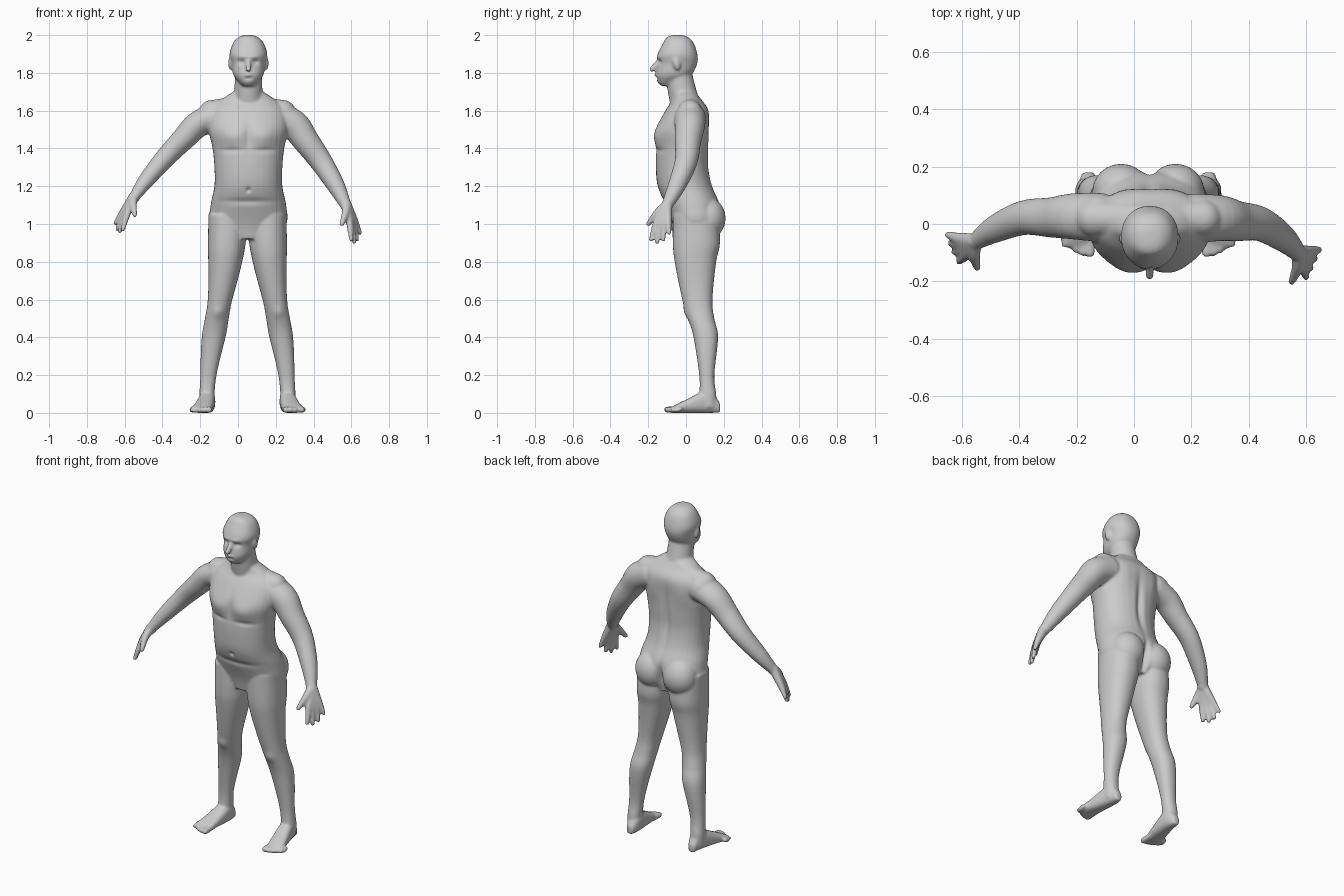
import bpy, bmesh
from math import cos, sin, pi, exp, copysign
from mathutils import Vector, Matrix

AXIS = .055  # middle of torso and head
if "Cube" in bpy.data.objects:
    bpy.data.objects.remove(bpy.data.objects["Cube"])

bm = bmesh.new()


def left_side(point):
    return Vector(point)


def right_side(point):
    x, y, z = point
    return Vector((.1 - x, y, z))


def raised_arm(point):
    # the right arm is held slightly higher and further out
    x, y, z = right_side(point)
    reach = max(0, 1.6 - z)
    return Vector((x - reach * .16, y + reach * .08, z + reach * .08))


def spline(rows, steps=5):
    # smooth curve through rows of any width
    rows = [Vector(row) for row in rows]
    padded = [rows[0]] + rows + [rows[-1]]
    curve = []
    for a, b, c, d in zip(padded, padded[1:], padded[2:], padded[3:]):
        for i in range(steps):
            t = i / steps
            bend = (2 * a - 5 * b + 4 * c - d) * t * t + (3 * b - a - 3 * c + d) * t ** 3
            curve.append(b + ((c - a) * t + bend) / 2)
    return curve + [rows[-1]]


def ring(center, u, v, power=2, count=32):
    def squared(w):
        return copysign(abs(w) ** (2 / power), w)
    angles = [2 * pi * i / count for i in range(count)]
    return [center + u * squared(cos(a)) + v * squared(sin(a)) for a in angles]


def loft(rings, place):
    loops = [[bm.verts.new(place(p)) for p in points] for points in rings]
    faces = [bm.faces.new(loops[0]), bm.faces.new(loops[-1])]
    for low, high in zip(loops, loops[1:]):
        for i in range(len(low)):
            faces.append(bm.faces.new((low[i - 1], low[i], high[i], high[i - 1])))
    bmesh.ops.recalc_face_normals(bm, faces=faces)


def stack(rows, middle, place=left_side):
    # level sections: height, half width, front y, back y
    rings = []
    for z, width, front, back in spline(rows):
        center = Vector((middle(z), (front + back) / 2, z))
        rings.append(ring(center, Vector((width, 0, 0)), Vector((0, (back - front) / 2, 0)), power=2.2))
    loft(rings, place)


def blob(center, size, place=left_side, tilt=0):
    matrix = (Matrix.Translation(place(center)) @ Matrix.Rotation(tilt, 4, 'X')
              @ Matrix.Diagonal((*size, 1)))
    bmesh.ops.create_uvsphere(bm, u_segments=24, v_segments=16, radius=1, matrix=matrix)


def tube(rows, place=left_side):
    # round limb through points with a radius each, with rounded ends
    points = spline(rows)
    rings = []
    for i, point in enumerate(points):
        ahead = points[min(i + 1, len(points) - 1)]
        along = (ahead - points[max(i - 1, 0)]).xyz.normalized()
        u = along.cross(Vector((.3, 1, .2))).normalized()
        rings.append(ring(point.xyz, u * point.w, along.cross(u) * point.w))
    loft(rings, place)
    for x, y, z, radius in (rows[0], rows[-1]):
        blob((x, y, z), (radius, radius, radius), place)


def trunk_middle(z):
    return AXIS


def leg_middle(z):
    # legs spread gently towards the ground
    return .212 + .055 * cos(pi * z)


# Torso
stack([(.92, .1, -.05, .14), (1, .2, -.07, .18), (1.1, .2, -.11, .18), (1.2, .18, -.15, .14),
       (1.3, .18, -.16, .12), (1.4, .19, -.16, .12), (1.5, .21, -.16, .12), (1.6, .2, -.11, .12),
       (1.66, .14, -.07, .08), (1.7, .08, -.07, .05)], trunk_middle)

# Neck, head, nose and ears
tube([(AXIS, 0, 1.62, .08), (AXIS, -.02, 1.7, .075), (AXIS, -.04, 1.8, .07)])
stack([(1.73, .03, -.13, -.05), (1.75, .05, -.15, -.02), (1.79, .08, -.16, .03), (1.85, .09, -.15, .06),
       (1.9, .1, -.15, .06), (1.96, .08, -.12, .04), (1.99, .05, -.1, .01), (2, .02, -.07, -.02)],
      trunk_middle)
tube([(AXIS, -.14, 1.87, .01), (AXIS, -.18, 1.82, .015)])
for side in (-1, 1):
    blob((AXIS + side * .095, -.05, 1.85), (.012, .02, .036), tilt=.2)

for place in (left_side, right_side):
    # Legs and buttocks
    stack([(1.05, .1, -.07, .17), (.9, .1, -.07, .18), (.8, .09, -.06, .16), (.6, .065, -.02, .14),
           (.5, .063, .01, .15), (.4, .063, .04, .17), (.2, .043, .07, .15), (.1, .04, .07, .16),
           (.03, .036, .06, .16)], leg_middle, place)
    blob((.145, .115, 1.03), (.1, .095, .11), place)

    # Feet: y, x, half width and height of each section
    foot = [(.18, .26, .02, .05), (.12, .26, .04, .12), (0, .28, .05, .07), (-.08, .3, .055, .03)]
    loft([ring(Vector((x, y, height / 2)), Vector((width, 0, 0)), Vector((0, 0, height / 2)), power=2.5)
          for y, x, width, height in spline(foot)], place)
    for i in range(5):
        radius = .017 - .001 * i
        toe_x = .253 + .023 * i
        tube([(toe_x, -.03, .02, radius), (toe_x, .003 * i * i - .1, radius, radius)], place)

    # Shoulder muscles
    tube([(.08, .02, 1.65, .055), (.16, .02, 1.61, .06), (.24, .02, 1.59, .066)], place)

for place in (left_side, raised_arm):
    # Arms
    tube([(.22, .02, 1.56, .085), (.3, .02, 1.52, .08), (.36, .01, 1.44, .07), (.44, 0, 1.33, .06),
          (.52, -.05, 1.2, .047), (.57, -.1, 1.1, .03)], place)

    # Fingers fan out from the wrist and their roots form the palm
    wrist = (.575, -.1, 1.1, .028)
    for i in range(4):
        knuckle = (.59 + .01 * i, .02 * i - .155, 1.01, .019)
        tip = (.6 + .015 * i, .032 * i - .185, .905 + .012 * (i - 1) ** 2, .012)
        tube([wrist, knuckle, tip], place)
    tube([wrist, (.57, -.15, 1.06, .021), (.55, -.2, 1, .013)], place)

# Fuse the parts into one skin
mesh = bpy.data.meshes.new("body")
bm.to_mesh(mesh)
bm.free()
body = bpy.data.objects.new("body", mesh)
bpy.context.collection.objects.link(body)
fuse = body.modifiers.new("fuse", 'REMESH')
fuse.mode = 'VOXEL'
fuse.voxel_size = .007
soften = body.modifiers.new("soften", 'SMOOTH')
soften.factor = .5
soften.iterations = 6
skin = bpy.data.meshes.new_from_object(body.evaluated_get(bpy.context.evaluated_depsgraph_get()))
body.modifiers.clear()
body.data = skin

# Surface forms: distance from the middle, height, spreads, depth pressed in
front_forms = [
    (.038, 1.857, .02, .013, .013),  # eye sockets
    (.03, 1.885, .03, .01, -.006),   # brows
    (0, 1.79, .02, .008, -.008),     # lips
    (0, 1.77, .02, .007, .007),      # chin hollow
    (.09, 1.46, .06, .05, -.014),    # chest muscles
    (.09, 1.39, .06, .014, .008),    # chest folds
    (0, 1.47, .02, .08, .01),        # breastbone
    (0, 1.18, .01, .012, .014),      # navel
    (0, 1.12, .14, .016, .008),      # belly fold
    (.16, .53, .03, .03, -.01),      # knees
]
back_forms = [
    (0, 1.36, .02, .15, .018),       # spine
    (.1, 1.52, .05, .07, -.008),     # shoulder blades
    (0, 1, .017, .08, .035),         # seat cleft
]


def pressed(position, forms):
    offset = abs(position.x - AXIS)
    return sum(depth * exp(-((offset - x) / wide) ** 2 - ((position.z - z) / tall) ** 2)
               for x, z, wide, tall, depth in forms)


facing = [v.normal.y for v in skin.vertices]
for v, direction in zip(skin.vertices, facing):
    forms = front_forms if direction < 0 else back_forms
    v.co.y -= direction * pressed(v.co, forms)

# One plain skin colour, smooth shaded
grey = bpy.data.materials.new("plain grey")
grey.use_nodes = True
colour = (.6, .6, .6, 1)
grey.diffuse_color = colour
grey.node_tree.nodes["Principled BSDF"].inputs["Base Color"].default_value = colour
skin.materials.clear()
skin.materials.append(grey)
for polygon in skin.polygons:
    polygon.use_smooth = True
    polygon.material_index = 0
